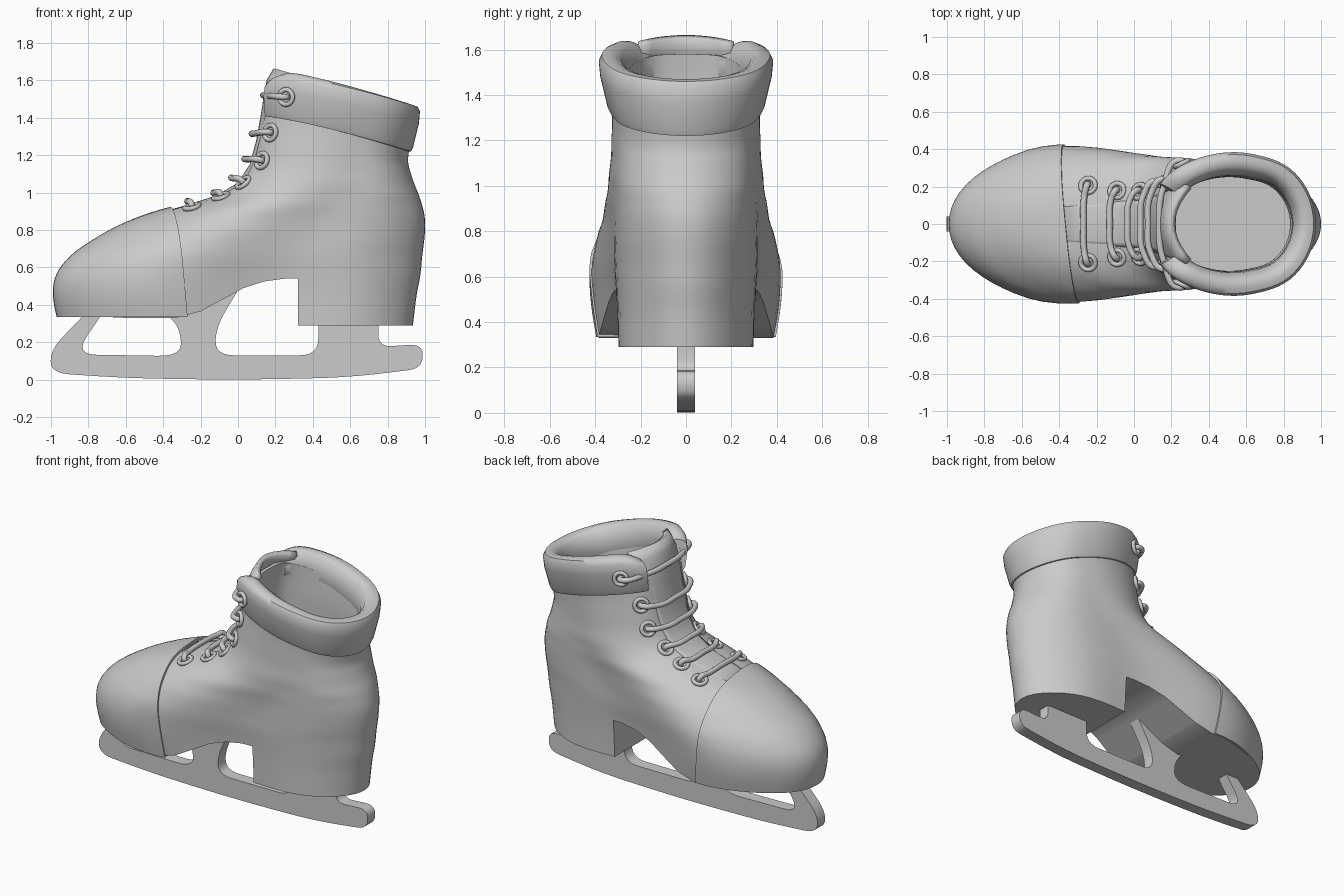
import bpy
import bmesh
import math
from mathutils import Vector

cube = bpy.data.objects.get("Cube")
if cube:
    bpy.data.objects.remove(cube, do_unlink=True)

grey = bpy.data.materials.new("plain_grey")
grey.use_nodes = True
GREY = (0.6, 0.6, 0.6, 1)
grey.diffuse_color = GREY
grey.node_tree.nodes["Principled BSDF"].inputs["Base Color"].default_value = GREY


# ---- helpers ----
def make_object(name, bm):
    bmesh.ops.recalc_face_normals(bm, faces=bm.faces)
    mesh = bpy.data.meshes.new(name)
    bm.to_mesh(mesh)
    bm.free()
    mesh.materials.append(grey)
    obj = bpy.data.objects.new(name, mesh)
    bpy.context.collection.objects.link(obj)
    return obj


def activate(obj):
    bpy.ops.object.select_all(action='DESELECT')
    obj.select_set(True)
    bpy.context.view_layer.objects.active = obj


def smooth(obj, degrees=35):
    activate(obj)
    bpy.ops.object.shade_smooth_by_angle(angle=math.radians(degrees))


def loft(rings):
    """Closed skin through closed rings, capped at both ends."""
    bm = bmesh.new()
    loops = [[bm.verts.new(p) for p in ring] for ring in rings]
    count = len(loops[0])
    for a, b in zip(loops, loops[1:]):
        for i in range(count):
            j = (i + 1) % count
            bm.faces.new((a[i], a[j], b[j], b[i]))
    bm.faces.new(loops[0])
    bm.faces.new(loops[-1])
    return bm


def prism(points, half):
    return loft([[(x, y, z) for x, z in points] for y in (-half, half)])


def rounded(corners, steps=6):
    """Polygon of (x, z, radius) with its corners rounded."""
    out = []
    for i, (x, z, r) in enumerate(corners):
        p = Vector((x, z))
        a = Vector(corners[i - 1][:2]) - p
        b = Vector(corners[(i + 1) % len(corners)][:2]) - p
        if r == 0:
            out.append(p)
            continue
        a = p + a.normalized() * min(r, a.length * 0.49)
        b = p + b.normalized() * min(r, b.length * 0.49)
        for k in range(steps + 1):
            t = k / steps
            out.append(a * (1 - t) ** 2 + p * 2 * t * (1 - t) + b * t * t)
    return out


def cut(obj, cutter):
    cutter.hide_render = True
    mod = obj.modifiers.new("cut", 'BOOLEAN')
    mod.operation = 'DIFFERENCE'
    mod.solver = 'EXACT'
    mod.object = cutter
    activate(obj)
    bpy.ops.object.modifier_apply(modifier=mod.name)
    bpy.data.objects.remove(cutter, do_unlink=True)


# ---- boot outline by height:
# z, front x, back x, toe width, waist width, heel width, front roundness, tilt
ROWS = [
    (.29, -.95, .935, .43, .305, .4, .95, 0),
    (.45, -.98, .955, .465, .315, .4, .95, 0),
    (.56, -.957, .975, .475, .325, .4, .95, 0),
    (.66, -.875, .985, .47, .335, .4, .95, 0),
    (.74, -.76, .995, .45, .335, .4, .95, 0),
    (.8, -.655, 1, .43, .335, .395, .95, 0),
    (.85, -.545, 1, .405, .335, .39, .92, 0),
    (.89, -.43, .995, .395, .335, .385, .88, 0),
    (.93, -.285, .985, .385, .335, .375, .8, 0),
    (.98, -.12, .97, .37, .33, .37, .75, 0),
    (1.05, 0, .945, .36, .33, .36, .68, .01),
    (1.15, .065, .925, .345, .325, .355, .63, .05),
    (1.28, .1, .91, .335, .325, .35, .6, .12),
    (1.42, .125, .915, .33, .325, .35, .6, .19),
    (1.58, .15, .94, .34, .335, .355, .6, .2),
]


def row(z):
    """Smoothly interpolated outline values at height z."""
    last = len(ROWS) - 1
    i = max(k for k in range(last) if k == 0 or ROWS[k][0] <= z)
    h = ROWS[i + 1][0] - ROWS[i][0]
    t = min(1, max(0, (z - ROWS[i][0]) / h))

    def slope(k, c):
        a, b = ROWS[max(0, k - 1)], ROWS[min(last, k + 1)]
        return (b[c] - a[c]) / (b[0] - a[0]) * h

    def value(c):
        a, b = ROWS[i][c], ROWS[i + 1][c]
        s = t * t * (3 - 2 * t)
        return (a + (b - a) * s + slope(i, c) * t * (1 - t) ** 2
                - slope(i + 1, c) * t * t * (1 - t))
    return [value(c) for c in range(1, 8)]


def ease(a, b, t):
    t = min(1, max(0, t))
    return a + (b - a) * t * t * (3 - 2 * t)


def half_width(u, values, off=0):
    """Half width of the outline at fraction u from front to back."""
    wf, wm, wh, p = values[2:6]
    w = ease(wf, wm, (u - .2) / .42) if u < .62 else ease(wm, wh, (u - .62) / .3)
    s = 2 * math.sqrt(max(0, u * (1 - u)))
    return s ** (p + (1 - p) * min(1, 2 * u)) * (w + off)


def outline_point(angle, z, off=0, front_limit=-2):
    v = row(z)
    u = (1 - math.cos(angle)) / 2
    front = max(v[0], front_limit) - off
    y = math.copysign(half_width(u, v, off), math.sin(angle))
    return Vector((front + (v[1] + off - front) * u, y, z - v[6] * u))


def ring(z, off=0, front_limit=-2, count=72):
    return [outline_point(math.tau * i / count, z, off, front_limit) for i in range(count)]


def surface_y(x, z):
    v = row(z)
    return half_width((x - v[0]) / (v[1] - v[0]), v)


# ---- boot body with a hollow shaft ----
outer = [ring(.29 + 1.29 * i / 48) for i in range(49)]
inner = [ring(1.58 - .06 * i, -.075, .13) for i in range(14)]
boot = make_object("boot_body", loft(outer + inner))

# arch under the foot, leaving sole and heel
arch = [(-1.1, .2), (-1.1, .37), (-.9, .345), (-.6, .33), (-.33, .33), (-.2, .365),
        (-.08, .43), (.03, .49), (.14, .525), (.25, .54), (.322, .54), (.322, .2)]
cut(boot, make_object("arch_cutter", prism(arch, .7)))

# front opening: x, z, half width along the instep
OPENING = [(-.4, .895, .09), (-.28, .93, .1), (-.12, .98, .11), (0, 1.05, .12),
           (.065, 1.15, .13), (.1, 1.28, .14), (.125, 1.42, .16), (.14, 1.52, .18),
           (.155, 1.6, .2), (.19, 1.66, .19)]


def opening_frames():
    for i, (x, z, w) in enumerate(OPENING):
        a, b = OPENING[max(0, i - 1)], OPENING[min(len(OPENING) - 1, i + 1)]
        inward = Vector((b[1] - a[1], 0, a[0] - b[0])).normalized()
        yield i, Vector((x, 0, z)), inward, w


slots = []
for i, p, inward, w in opening_frames():
    slots.append([p + inward * d + Vector((0, y, 0))
                  for d, y in ((.05, -w), (.05, w), (-.15, w), (-.15, -w))])
cut(boot, make_object("opening_cutter", loft(slots)))
smooth(boot)

# ---- tongue, curling back towards its top ----
bm = bmesh.new()
grid = []
for i, p, inward, w in opening_frames():
    curl = max(0, i - 5) / 4
    bend = .7 + 1.6 * curl
    inward = inward.lerp(Vector((1, 0, -.3)), curl)
    ys = [w * 1.05 * k / 5 for k in range(-5, 6)]
    grid.append([bm.verts.new(p + inward * (.015 + bend * y * y) + Vector((0, y, 0)))
                 for y in ys])
for a, b in zip(grid, grid[1:]):
    for k in range(len(a) - 1):
        bm.faces.new((a[k], a[k + 1], b[k + 1], b[k]))
tongue = make_object("tongue", bm)
mod = tongue.modifiers.new("thickness", 'SOLIDIFY')
mod.thickness = .035
mod.offset = 0
smooth(tongue, 50)

# ---- toe cap: a thin layer over the front, cut on a slanted seam ----
bm = loft([[p + Vector((0, 0, .012 * min(1, i / 8))) for p in ring(.335 + .6 * i / 30, .01)]
           for i in range(31)])
bmesh.ops.bisect_plane(bm, geom=bm.verts[:] + bm.edges[:] + bm.faces[:],
                       plane_co=(-.35, 0, .75), plane_no=(1, .1, .1), clear_outer=True)
bmesh.ops.holes_fill(bm, edges=bm.edges, sides=0)
smooth(make_object("toe_cap", bm))

# ---- padded collar, open at the front ----
PAD = [(-.03, 0), (.01, 0), (.022, .1), (.052, .6), (.058, .85), (.045, .96),
       (.015, 1), (-.015, .99), (-.04, .92), (-.065, .7), (-.07, .4)]
sections = []
START, STEPS = .4, 60
for i in range(STEPS + 1):
    angle = START + (math.tau - 2 * START) * i / STEPS
    u = (1 - math.cos(angle)) / 2
    end = max(0, 1 - min(i, STEPS - i) / 6)
    low = 1.41 - .19 * u ** 1.3
    high = 1.66 - .19 * u ** 1.3 - .06 * end ** 2
    section = []
    for d, v in PAD:
        p = outline_point(angle, 1.42, d)
        section.append((p.x + .05 * v * (1 - u), p.y, low + (high - low) * v))
    sections.append(section)
smooth(make_object("collar", loft(sections)), 45)

# ---- eyelets and laces: eyelet x, z, lace middle x, z, lift ----
LACES = [(-.245, .92, -.27, .955, 0), (-.09, .975, -.13, 1, 0), (.03, 1.05, -.035, 1.08, 0),
         (.13, 1.17, .035, 1.18, 0), (.175, 1.32, .075, 1.315, 0), (.28, 1.51, .135, 1.52, .05)]
for n, (x, z, mx, mz, lift) in enumerate(LACES, 1):
    e = .01
    y = surface_y(x, z)
    normal = Vector(((y - surface_y(x + e, z)) / e, 1, (y - surface_y(x, z + e)) / e))
    normal.normalize()
    middle = Vector((mx, 0, mz))
    path = []
    for side, label in ((1, "left"), (-1, "right")):
        out = Vector((normal.x, normal.y * side, normal.z))
        spot = Vector((x, y * side, z)) + out * (lift + .005)
        bpy.ops.mesh.primitive_torus_add(
            location=spot, rotation=out.to_track_quat('Z', 'Y').to_euler(),
            major_radius=.04, minor_radius=.013, major_segments=24, minor_segments=8)
        eyelet = bpy.context.object
        eyelet.name = f"eyelet_{label}_{n}"
        eyelet.data.materials.append(grey)
        smooth(eyelet, 60)
        shoulder = middle.lerp(Vector((x, 0, z)), .15) + Vector((0, y * .7 * side, 0))
        half = [spot - out * .02, spot + out * .018, shoulder]
        path += half + [middle] if side == 1 else half[::-1]
    curve = bpy.data.curves.new(f"lace_{n}", 'CURVE')
    curve.dimensions = '3D'
    curve.bevel_depth = .017
    curve.bevel_resolution = 3
    curve.resolution_u = 8
    curve.use_fill_caps = True
    spline = curve.splines.new('BEZIER')
    spline.bezier_points.add(len(path) - 1)
    for point, co in zip(spline.bezier_points, path):
        point.co = co
        point.handle_left_type = point.handle_right_type = 'AUTO'
    curve.materials.append(grey)
    bpy.context.collection.objects.link(bpy.data.objects.new(f"lace_{n}", curve))

# ---- blade with its three posts ----
BLADE = [(-1.003, .16, .1), (-.81, .36, 0), (-.72, .36, 0), (-.875, .135, .12), (-.3, .125, .13),
         (-.31, .27, .07), (-.37, .34, 0), (-.2, .38, 0), (.02, .51, 0), (-.12, .28, .12),
         (-.12, .13, .1), (.43, .13, .1), (.43, .32, 0), (.75, .32, 0), (.75, .175, .07),
         (.99, .19, .07), (.985, .06, .07), (.6, .012, .2), (0, -.002, .3), (-.6, .008, .2),
         (-1, .035, .1)]
smooth(make_object("blade", prism(rounded(BLADE), .04)))
